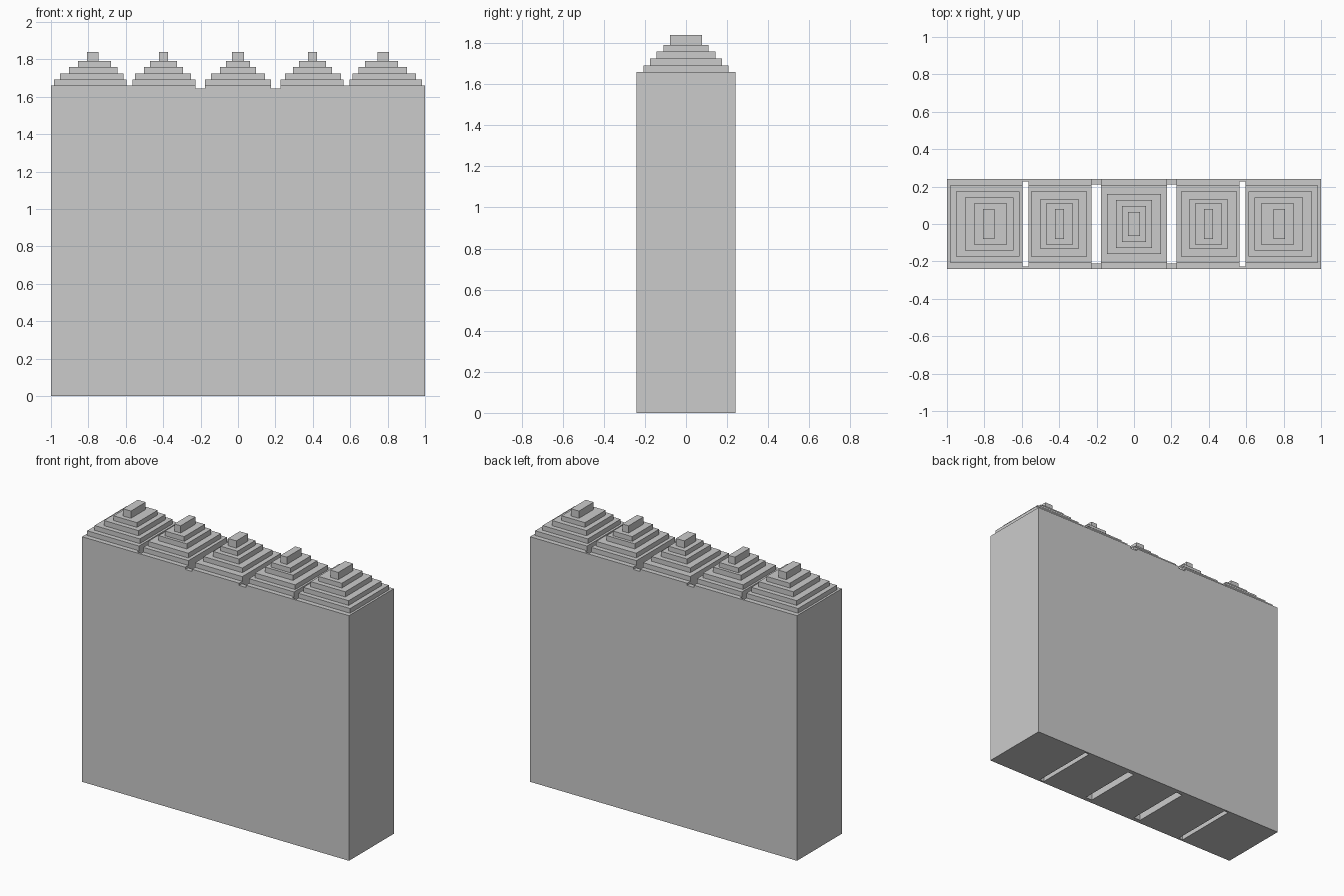
import bpy
import bmesh

if "Cube" in bpy.data.objects:
    bpy.data.objects.remove(bpy.data.objects["Cube"])

HALF_Y = 0.24
BODY_TOP = 1.66
LEVELS = [1.66, 1.692, 1.724, 1.759, 1.791, 1.84]


def finish(name, bm):
    bmesh.ops.recalc_face_normals(bm, faces=bm.faces)
    mesh = bpy.data.meshes.new(name)
    bm.to_mesh(mesh)
    bm.free()
    obj = bpy.data.objects.new(name, mesh)
    bpy.context.collection.objects.link(obj)
    return obj


def add_box(bm, x0, x1, y0, y1, z0, z1):
    verts = bmesh.ops.create_cube(bm, size=1)["verts"]
    for v in verts:
        v.co = (x1 if v.co.x > 0 else x0,
                y1 if v.co.y > 0 else y0,
                z1 if v.co.z > 0 else z0)


def boxes(name, specs):
    bm = bmesh.new()
    for s in specs:
        add_box(bm, *s)
    return finish(name, bm)


def stepped_roof(name, tiers):
    """One closed shell from nested rectangles (x0, x1, half_y), lowest first."""
    bm = bmesh.new()
    rings = []
    for (x0, x1, hy), z0, z1 in zip(tiers, LEVELS, LEVELS[1:]):
        for z in (z0, z1):
            rings.append([bm.verts.new(p) for p in
                          ((x0, -hy, z), (x1, -hy, z), (x1, hy, z), (x0, hy, z))])
    for a, b in zip(rings, rings[1:]):
        for i in range(4):
            j = (i + 1) % 4
            bm.faces.new((a[i], a[j], b[j], b[i]))
    bm.faces.new(rings[0][::-1])
    bm.faces.new(rings[-1])
    return finish(name, bm)


def mirrored(tiers):
    return [(-x1, -x0, hy) for x0, x1, hy in tiers]


def cut(obj, cutter):
    cutter.hide_render = True
    cutter.hide_viewport = True
    cutter.display_type = 'WIRE'
    mod = obj.modifiers.new(cutter.name, 'BOOLEAN')
    mod.operation = 'DIFFERENCE'
    mod.solver = 'EXACT'
    mod.object = cutter


# Main block with four vertical shafts separating the five bays
body = boxes("body", [(-1, 1, -HALF_Y, HALF_Y, 0, BODY_TOP)])
shafts, notches = [], []
for x0, x1, hy in ((-0.597, -0.565, 0.226), (-0.227, -0.177, 0.21)):
    for a, b in ((x0, x1), (-x1, -x0)):
        shafts.append((a, b, -hy, hy, -0.1, 1.9))
# Shallow notches beside the central bay
for a, b in ((-0.227, -0.177), (0.177, 0.227)):
    notches.append((a, b, -0.4, 0.4, 1.645, 1.9))
cut(body, boxes("shaft_cutter", shafts))
cut(body, boxes("notch_cutter", notches))

# Stepped roofs: outer, inner and central bays
outer = [(-0.985, -0.597, 0.207), (-0.952, -0.613, 0.175), (-0.904, -0.645, 0.143),
         (-0.855, -0.68, 0.11), (-0.807, -0.747, 0.079)]
inner = [(-0.565, -0.227, 0.207), (-0.551, -0.25, 0.175), (-0.503, -0.293, 0.13),
         (-0.47, -0.326, 0.11), (-0.422, -0.374, 0.079)]
center = [(-0.177, 0.177, 0.207), (-0.145, 0.145, 0.16), (-0.097, 0.097, 0.127),
          (-0.063, 0.063, 0.095), (-0.031, 0.031, 0.063)]
stepped_roof("roof_outer_left", outer)
stepped_roof("roof_outer_right", mirrored(outer))
stepped_roof("roof_inner_left", inner)
stepped_roof("roof_inner_right", mirrored(inner))
stepped_roof("roof_center", center)
